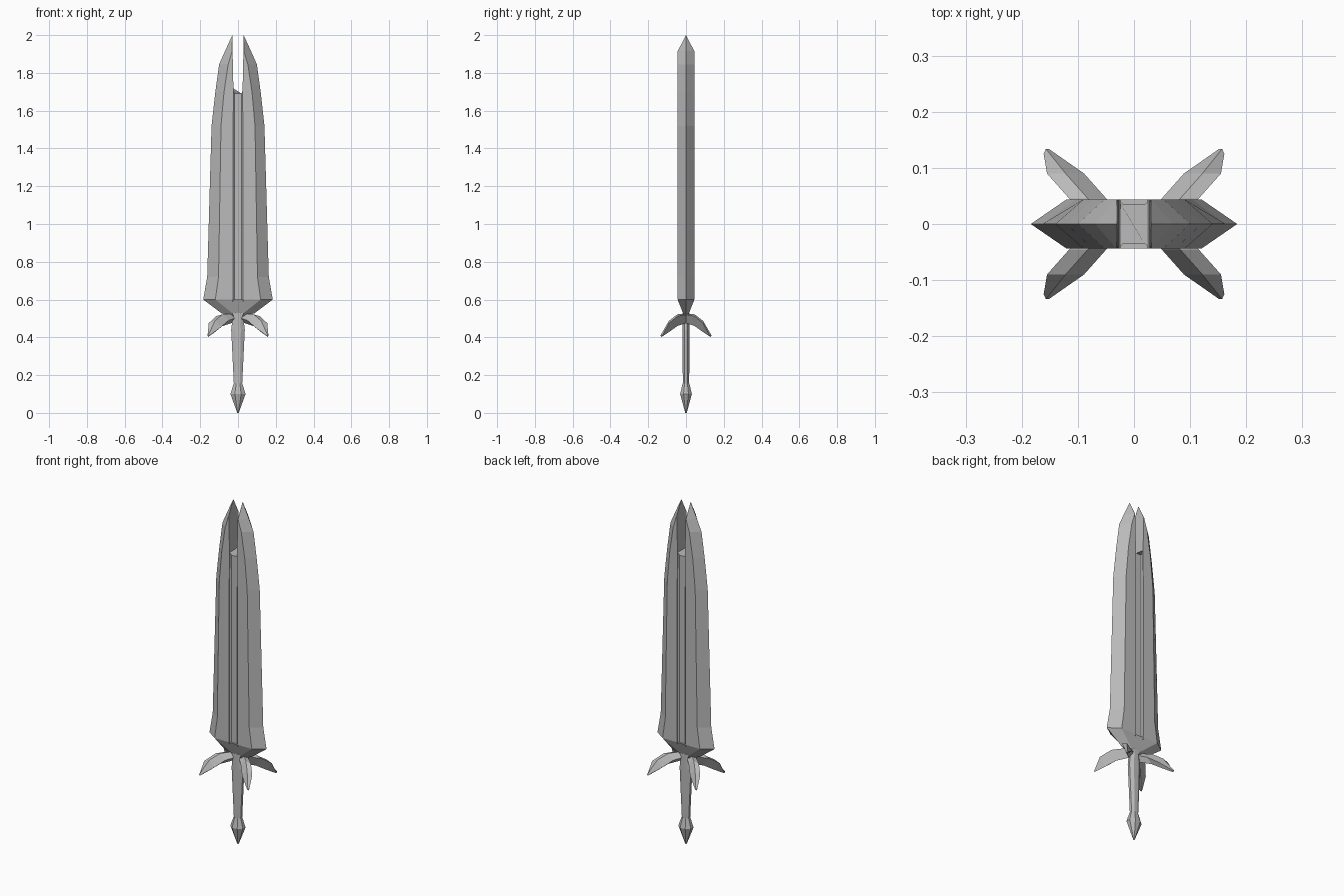
import bpy, bmesh
from math import cos, sin, pi

cube = bpy.data.objects.get("Cube")
if cube:
    bpy.data.objects.remove(cube)

steel = bpy.data.materials.new("steel_grey")
steel.use_nodes = True
GREY = (0.5, 0.5, 0.5, 1)
steel.diffuse_color = GREY
steel.node_tree.nodes["Principled BSDF"].inputs["Base Color"].default_value = GREY


def loft(name, rings, mirror=(False, False)):
    """Skin a stack of equal-length rings, cap both ends, optionally mirror."""
    bm = bmesh.new()
    rows = [[bm.verts.new(p) for p in ring] for ring in rings]
    for a, b in zip(rows, rows[1:]):
        for i in range(len(a)):
            j = (i + 1) % len(a)
            bm.faces.new((a[i], a[j], b[j], b[i]))
    bm.faces.new(rows[0])
    bm.faces.new(rows[-1])
    bmesh.ops.remove_doubles(bm, verts=bm.verts, dist=0.0002)
    bmesh.ops.recalc_face_normals(bm, faces=bm.faces)
    mesh = bpy.data.meshes.new(name)
    bm.to_mesh(mesh)
    bm.free()
    mesh.materials.append(steel)
    obj = bpy.data.objects.new(name, mesh)
    bpy.context.collection.objects.link(obj)
    if any(mirror):
        mod = obj.modifiers.new("mirror", 'MIRROR')
        mod.use_axis = (mirror[0], mirror[1], False)
        mod.use_mirror_merge = False
    return obj


def blade_ring(z, inner, flat, edge, y):
    return [(inner, -y, z), (flat, -y, z), (edge, 0, z), (flat, y, z), (inner, y, z)]


# Two bevelled blade halves ending in separate points
T = 0.044
loft("blade_halves", [
    blade_ring(0.60, 0.026, 0.120, 0.184, T),
    blade_ring(0.72, 0.026, 0.103, 0.163, T),
    blade_ring(1.52, 0.026, 0.090, 0.140, T),
    blade_ring(1.70, 0.024, 0.074, 0.120, T),
    blade_ring(1.845, 0.027, 0.052, 0.100, T),
    blade_ring(1.915, 0.029, 0.031, 0.069, T),
    blade_ring(2.0, 0.03, 0.03, 0.03, 0),
], (True, False))

# Recessed channel between the halves, with the notch floor on top
section = [(-0.028, -0.043), (-0.019, -0.035), (0.019, -0.035), (0.028, -0.043),
           (0.028, 0.043), (0.019, 0.035), (-0.019, 0.035), (-0.028, 0.043)]
loft("blade_channel", [
    [(x, y, 0.59) for x, y in section],
    [(x, y, 1.72 if abs(x) > 0.02 else 1.69) for x, y in section],
])


# Flared collar under the blade
def collar_ring(z, edge, flat, y):
    return [(-edge, 0, z), (-flat, -y, z), (flat, -y, z),
            (edge, 0, z), (flat, y, z), (-flat, y, z)]


loft("blade_collar", [
    collar_ring(0.51, 0.03, 0.022, 0.016),
    collar_ring(0.528, 0.088, 0.03, 0.016),
    collar_ring(0.60, 0.184, 0.12, T),
])


# Four drooping guard arms, diamond in section
def arm_ring(y, x, half, top, outer, inner, low):
    return [(x, y, top), (x + half, y, outer), (x, y, low), (x - half, y, inner)]


tip = [(0.157, 0.134, 0.412), (0.161, 0.125, 0.410),
       (0.158, 0.130, 0.402), (0.152, 0.134, 0.408)]
loft("guard_arms", [
    arm_ring(0.0, 0.035, 0.030, 0.525, 0.520, 0.505, 0.475),
    arm_ring(0.045, 0.082, 0.033, 0.522, 0.512, 0.490, 0.460),
    arm_ring(0.09, 0.122, 0.033, 0.488, 0.475, 0.455, 0.428),
    tip,
], (True, True))


# Grip and pommel
def oval(z, rx, ry, sides=8):
    angles = [2 * pi * (i + 0.5) / sides for i in range(sides)]
    k = 1 / cos(pi / sides)
    return [(rx * k * cos(a), ry * k * sin(a), z) for a in angles]


loft("grip", [oval(0.15, 0.022, 0.017), oval(0.44, 0.036, 0.018), oval(0.53, 0.026, 0.018)])
loft("pommel", [
    oval(0.0, 0.004, 0.004),
    oval(0.10, 0.040, 0.031),
    oval(0.155, 0.023, 0.018),
])
